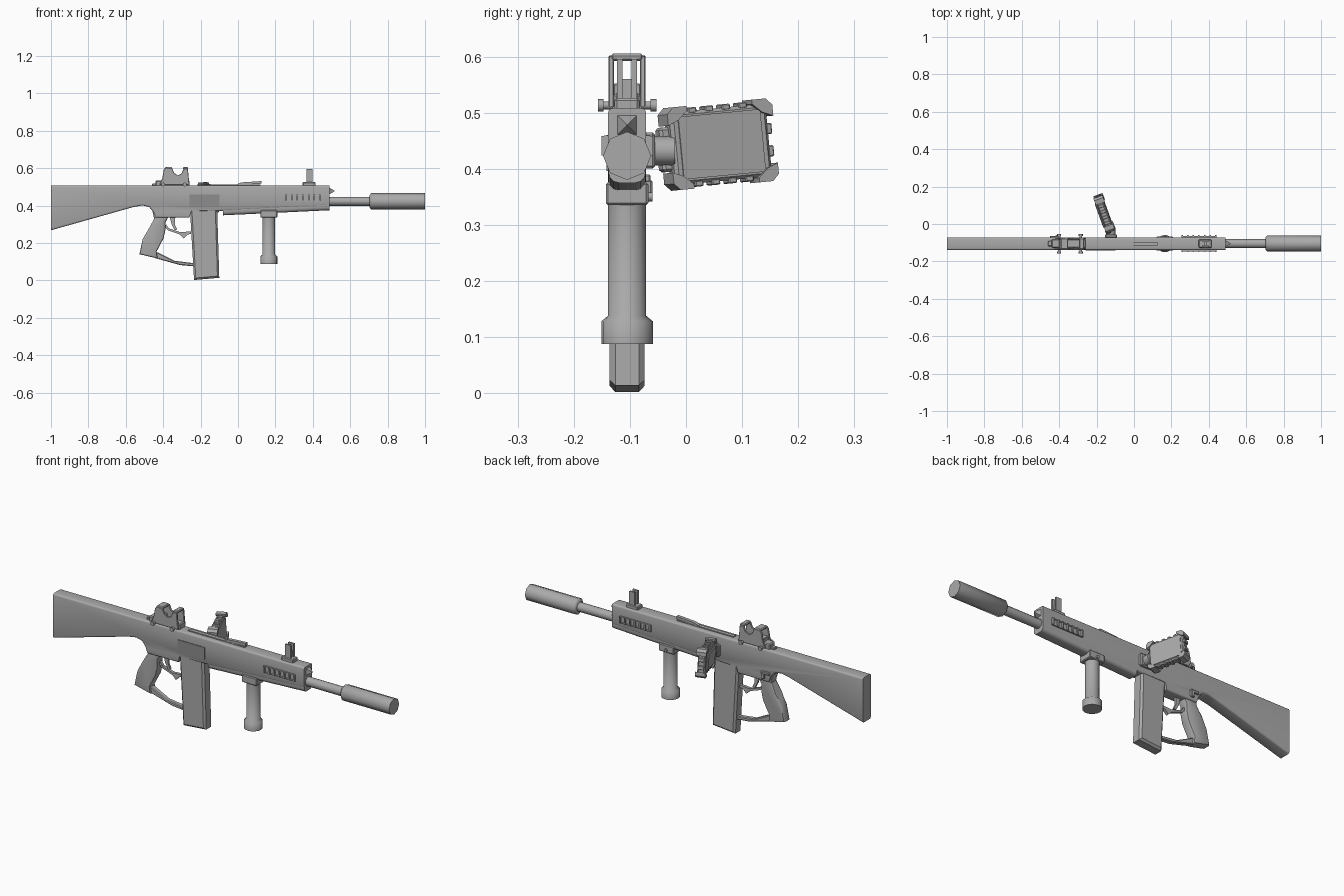
import bpy, bmesh, math
from mathutils import Matrix, Vector

if "Cube" in bpy.data.objects:
    bpy.data.objects.remove(bpy.data.objects["Cube"])

CY = -0.105  # centre plane of the long parts


def mat(name, v):
    m = bpy.data.materials.new(name)
    m.diffuse_color = (v, v, v, 1)
    m.use_nodes = True
    m.node_tree.nodes["Principled BSDF"].inputs["Base Color"].default_value = m.diffuse_color
    return m


GREY = mat("grey", 0.40)
DARK = mat("dark_grey", 0.27)


def finish(name, bm, m=GREY, smooth=35):
    bmesh.ops.recalc_face_normals(bm, faces=bm.faces)
    me = bpy.data.meshes.new(name)
    bm.to_mesh(me)
    bm.free()
    ob = bpy.data.objects.new(name, me)
    bpy.context.collection.objects.link(ob)
    me.materials.append(m)
    if smooth:
        bpy.ops.object.select_all(action='DESELECT')
        ob.select_set(True)
        bpy.context.view_layer.objects.active = ob
        bpy.ops.object.shade_smooth_by_angle(angle=math.radians(smooth))
    return ob


def prism(name, pts, half, bevel=0, seg=1, long_only=False, yc=CY, m=GREY, smooth=35):
    """Extrude an x-z outline across y, rounding the outline edges."""
    bm = bmesh.new()
    f = bm.faces.new([bm.verts.new((x, yc - half, z)) for x, z in pts])
    r = bmesh.ops.extrude_face_region(bm, geom=[f])
    for v in r['geom']:
        if isinstance(v, bmesh.types.BMVert):
            v.co.y = yc + half
    if bevel:
        es = []
        for e in bm.edges:
            d = e.verts[1].co - e.verts[0].co
            if abs(d.y) < 1e-5 and (not long_only or abs(d.x) > 0.6 * d.length):
                es.append(e)
        bmesh.ops.bevel(bm, geom=es, offset=bevel, segments=seg, profile=0.5,
                        affect='EDGES', clamp_overlap=True)
    return finish(name, bm, m, smooth)


def box(name, x, y, z, bevel=0, m=GREY, mtx=None):
    """Box from (min, max) ranges."""
    bm = bmesh.new()
    bmesh.ops.create_cube(bm, size=1)
    for v in bm.verts:
        v.co = Vector([(a + b) / 2 + c * (b - a) for (a, b), c in zip((x, y, z), v.co)])
    if bevel:
        bmesh.ops.bevel(bm, geom=bm.edges[:], offset=bevel, segments=1, affect='EDGES')
    if mtx:
        bm.transform(mtx)
    return finish(name, bm, m, 0)


def lathe(name, prof, n, centre, axis, turn=0, smooth=50):
    """Stack rings of (distance along axis, radius)."""
    bm = bmesh.new()
    rings = []
    for t, r in prof:
        rings.append([bm.verts.new((r * math.cos(turn + i * math.tau / n),
                                    r * math.sin(turn + i * math.tau / n), t)) for i in range(n)])
    for a, b in zip(rings, rings[1:]):
        for i in range(n):
            bm.faces.new((a[i], a[(i + 1) % n], b[(i + 1) % n], b[i]))
    bm.faces.new(rings[0])
    bm.faces.new(rings[-1])
    rot = Vector((0, 0, 1)).rotation_difference(Vector(axis)).to_matrix().to_4x4()
    bm.transform(Matrix.Translation(centre) @ rot)
    return finish(name, bm, GREY, smooth)


# Stock and receiver in one outline
prism("stock_and_receiver", [
    (-1, 0.508), (0.49, 0.508), (0.49, 0.40), (-0.08, 0.37), (-0.25, 0.37), (-0.26, 0.335),
    (-0.44, 0.335), (-0.45, 0.365), (-0.475, 0.392), (-0.51, 0.401), (-0.56, 0.392), (-1, 0.268)],
    0.034, 0.018, 3, True)
# Handguard below the barrel
prism("handguard", [(-0.08, 0.44), (0.49, 0.44), (0.49, 0.375), (-0.08, 0.348)], 0.033, 0.018, 3, True)
# Side port plate
box("side_port", (-0.26, -0.10), (CY - 0.037, CY - 0.030), (0.396, 0.460), m=DARK)

# Pistol grip with lower guard bar
prism("grip", [
    (-0.465, 0.40), (-0.448, 0.33), (-0.475, 0.28), (-0.51, 0.22), (-0.527, 0.14), (-0.43, 0.117),
    (-0.435, 0.155), (-0.398, 0.225), (-0.388, 0.27), (-0.388, 0.31), (-0.37, 0.345), (-0.37, 0.40)],
    0.026, 0.009, 2)
prism("guard_bar", [(-0.46, 0.155), (-0.43, 0.150), (-0.34, 0.105), (-0.235, 0.092),
                    (-0.235, 0.075), (-0.31, 0.082), (-0.44, 0.118)], 0.014, 0.004)
# Trigger and its thin guard
prism("trigger", [(-0.365, 0.34), (-0.335, 0.34), (-0.338, 0.30), (-0.325, 0.272),
                  (-0.338, 0.268), (-0.355, 0.30)], 0.006)
prism("trigger_guard", [(-0.39, 0.285), (-0.375, 0.268), (-0.31, 0.245), (-0.29, 0.225),
                        (-0.27, 0.245), (-0.25, 0.25), (-0.25, 0.262), (-0.31, 0.258),
                        (-0.37, 0.278), (-0.385, 0.30)], 0.008)
# Selector lever on the far side
box("selector_lever", (-0.45, -0.40), (CY + 0.03, CY + 0.042), (0.375, 0.39), 0.003)
box("selector_pin", (-0.42, -0.40), (CY + 0.03, CY + 0.045), (0.35, 0.38), 0.003)

# Magazine
prism("magazine", [(-0.258, 0.40), (-0.112, 0.40), (-0.100, 0.014), (-0.235, 0.002)], 0.031, 0.010)

# Barrel, suppressor and front cone
lathe("barrel", [(0.47, 0.024), (0.72, 0.024)], 12, (0, CY, 0.423), (1, 0, 0))
lathe("suppressor", [(0.704, 0.034), (0.712, 0.043), (1.0, 0.043)], 8, (0, CY, 0.423), (1, 0, 0))
lathe("front_cone", [(0.485, 0.024), (0.49, 0.024), (0.517, 0.001)], 4, (0, CY, 0.478), (1, 0, 0),
      math.pi / 4, 0)

# Vertical foregrip with mount
box("foregrip_mount", (0.12, 0.21), (CY - 0.038, CY + 0.038), (0.335, 0.376), 0.004)
lathe("foregrip_mount_knob", [(0.03, 0.008), (0.045, 0.008)], 8, (0.165, CY, 0.35), (0, 1, 0))
lathe("foregrip", [(0.088, 0.046), (0.128, 0.046), (0.138, 0.034), (0.34, 0.034)], 16,
      (0.165, CY, 0), (0, 0, 1))

# Ribbed side rails on the handguard
for s, side in ((-1, "near"), (1, "far")):
    def span(a, b):
        return tuple(sorted((CY + s * a, CY + s * b)))
    box(side + "_rail_base", (0.255, 0.44), span(0.03, 0.037), (0.424, 0.458))
    for z in (0.422, 0.453):
        box(side + "_rail_edge", (0.255, 0.44), span(0.03, 0.041), (z, z + 0.006))
    for i in range(7):
        x = 0.255 + i * 0.0295
        box(side + "_rail_rib", (x, x + 0.008), span(0.03, 0.046), (0.424, 0.458))

# Folding front sight
box("front_sight_base", (0.345, 0.415), (CY - 0.022, CY + 0.022), (0.50, 0.526), 0.004)
for s in (-1, 1):
    y = CY + s * 0.013
    box("front_sight_post", (0.366, 0.398), (y - 0.005, y + 0.005), (0.52, 0.596))
box("front_sight_blade", (0.375, 0.39), (CY - 0.01, CY + 0.01), (0.52, 0.56))

# Charging rail and handle on top
box("charging_rail", (-0.215, 0.12), (CY - 0.010, CY + 0.010), (0.50, 0.513))
prism("charging_handle", [(-0.005, 0.505), (-0.005, 0.515), (0.02, 0.524), (0.125, 0.531),
                          (0.125, 0.517), (0.04, 0.512), (0.03, 0.505)], 0.009)

# Reflex sight: base, two cheeks, hoods and clamp knobs
box("sight_base", (-0.44, -0.258), (CY - 0.024, CY + 0.024), (0.50, 0.535), 0.005)
box("sight_rail", (-0.46, -0.41), (CY - 0.014, CY + 0.014), (0.50, 0.518), 0.003)
for s in (-1, 1):
    prism("sight_cheek", [
        (-0.42, 0.51), (-0.405, 0.545), (-0.397, 0.590), (-0.385, 0.602), (-0.352, 0.600),
        (-0.342, 0.575), (-0.322, 0.562), (-0.302, 0.572), (-0.292, 0.595), (-0.268, 0.600),
        (-0.260, 0.51)], 0.005, 0.002, yc=CY + s * 0.028)
    for x in (-0.40, -0.285):
        lathe("clamp_knob", [(0.025, 0.007), (0.042, 0.007), (0.042, 0.011), (0.052, 0.011)], 8,
              (x, CY, 0.513), (0, s, 0))
for a, b in ((-0.392, -0.352), (-0.294, -0.266)):
    box("sight_hood", (a, b), (CY - 0.029, CY + 0.029), (0.592, 0.605), 0.004)
box("sight_housing", (-0.40, -0.36), (CY - 0.025, CY + 0.025), (0.53, 0.552), 0.003)

# Side display on a swivel mount
box("display_mount", (-0.155, -0.09), (CY + 0.03, -0.055), (0.40, 0.465), 0.005)
lathe("display_swivel", [(-0.06, 0.026), (-0.02, 0.026)], 12, (-0.125, 0, 0.432), (0, 1, 0))
M = (Matrix.Translation((-0.157, 0.058, 0.443)) @ Matrix.Rotation(math.radians(5.5), 4, 'X')
     @ Matrix.Rotation(math.radians(20), 4, 'Z'))
box("display_body", (-0.022, 0.016), (-0.092, 0.092), (-0.065, 0.065), 0.006, mtx=M)
box("display_screen", (0.015, 0.019), (-0.078, 0.078), (-0.056, 0.056), mtx=M)
box("display_back", (-0.032, -0.02), (-0.07, 0.07), (-0.045, 0.045), 0.005, mtx=M)
box("display_bracket", (-0.03, 0.0), (-0.108, -0.085), (-0.04, 0.04), 0.005, mtx=M)
for sy in (-1, 1):
    for sz in (-1, 1):
        # Corner bumpers: chunky chamfered corners
        bm = bmesh.new()
        c = [(100, 62), (88, 74), (62, 74), (62, 66), (80, 50), (100, 42)]
        f = bm.faces.new([bm.verts.new((-0.027, sy * y / 1000, sz * z / 1000)) for y, z in c])
        r = bmesh.ops.extrude_face_region(bm, geom=[f])
        for v in r['geom']:
            if isinstance(v, bmesh.types.BMVert):
                v.co.x = 0.024
        bm.transform(M)
        finish("display_bumper", bm, GREY, 0)
for s in (-1, 1):
    for i in range(4):
        y = -0.048 + i * 0.032
        z = sorted((s * 0.06, s * 0.071))
        box("display_edge_rib", (-0.018, 0.014), (y - 0.008, y + 0.008), z, 0.002, mtx=M)
for z in (-0.02, 0.02):
    box("display_end_rib", (-0.018, 0.014), (0.088, 0.099), (z - 0.01, z + 0.01), 0.002, mtx=M)
